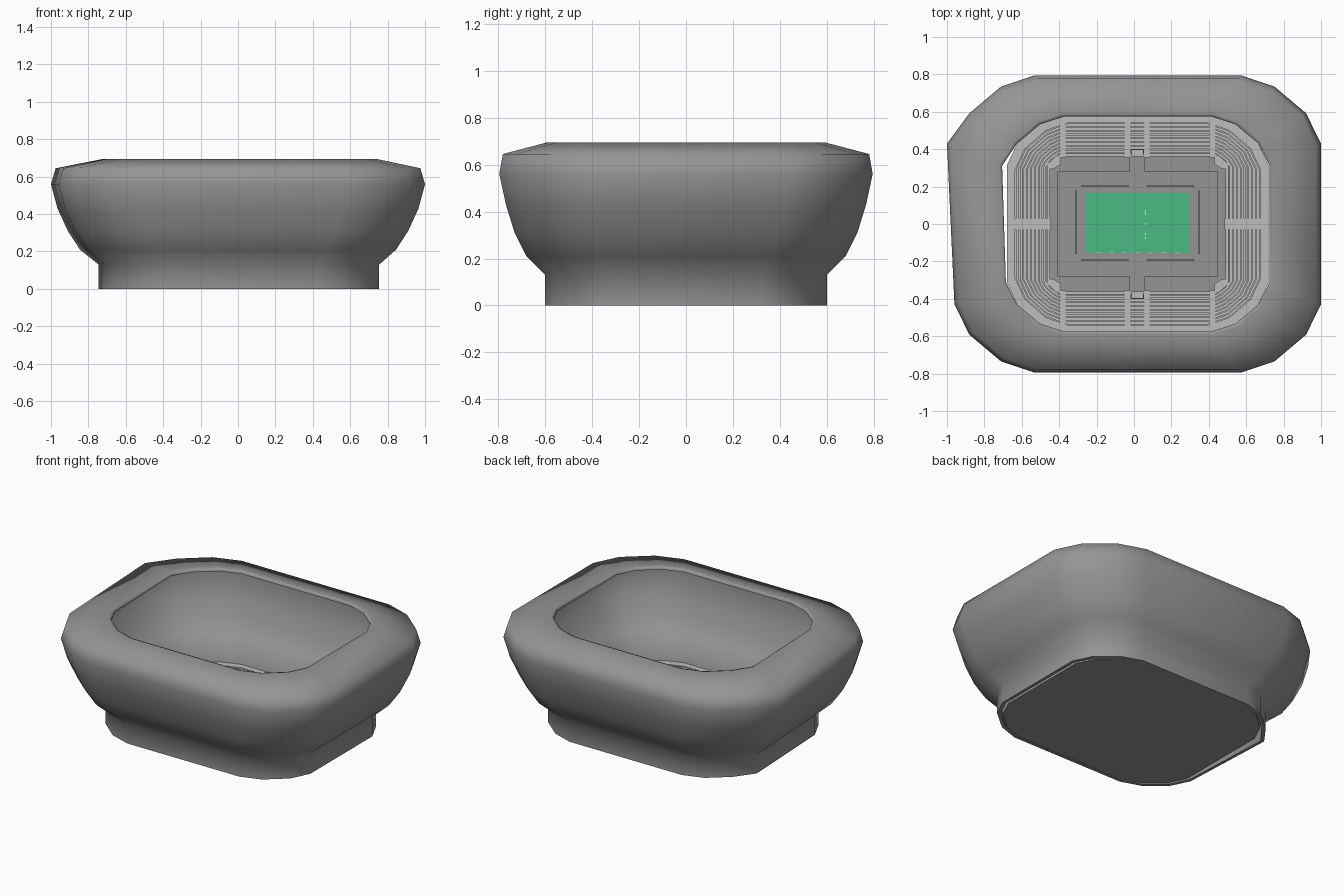
import bpy, bmesh, math
from mathutils import Vector

if "Cube" in bpy.data.objects:
    bpy.data.objects.remove(bpy.data.objects["Cube"])

def material(name, r, g, b):
    m = bpy.data.materials.new(name)
    m.diffuse_color = (r, g, b, 1)
    m.use_nodes = True
    m.node_tree.nodes["Principled BSDF"].inputs["Base Color"].default_value = m.diffuse_color
    return m

SHELL = material("shell grey", 0.30, 0.30, 0.30)
FLOOR = material("floor grey", 0.30, 0.30, 0.30)
STAND = material("stand light grey", 0.51, 0.51, 0.51)
GREEN = material("pitch green", 0.07, 0.49, 0.225)
WHITE = material("line white", 0.75, 0.75, 0.75)

CX = 0.02  # the interior sits slightly off centre
WIDE = [(1, .54), (.92, .745), (.75, .925), (.57, 1)]    # rounded corner
TIGHT = [(1, .86), (.97, .91), (.93, .95), (.89, 1)]     # nearly square corner

def finish(name, bm, mat, smooth=None):
    bmesh.ops.recalc_face_normals(bm, faces=bm.faces[:])
    me = bpy.data.meshes.new(name)
    bm.to_mesh(me)
    bm.free()
    me.materials.append(mat)
    if smooth:
        me.shade_smooth()
        me.set_sharp_from_angle(angle=math.radians(smooth))
    ob = bpy.data.objects.new(name, me)
    bpy.context.collection.objects.link(ob)
    return ob

def outline(a, b, corner):
    """16-sided outline with half sizes a, b, counter-clockwise from +x."""
    q = [(a * x, b * y) for x, y in corner]
    return (q + [(-x, y) for x, y in q[::-1]] + [(-x, -y) for x, y in q]
            + [(x, -y) for x, y in q[::-1]])

def loft(name, rings, mat, closed=False, cap=False, smooth=None):
    bm = bmesh.new()
    vs = [[bm.verts.new(p) for p in r] for r in rings]
    pairs = list(zip(vs, vs[1:])) + ([(vs[-1], vs[0])] if closed else [])
    for r, s in pairs:
        for i in range(len(r)):
            j = (i + 1) % len(r)
            bm.faces.new((r[i], r[j], s[j], s[i]))
    if cap:
        bm.faces.new(vs[0])
        bm.faces.new(vs[-1])
    return finish(name, bm, mat, smooth)

def boxes(name, items, mat):
    """One object made of boxes (x0, x1, y0, y1, z0, z1)."""
    bm = bmesh.new()
    for x0, x1, y0, y1, z0, z1 in items:
        for v in bmesh.ops.create_cube(bm, size=1)["verts"]:
            v.co = Vector(((x0 + x1) / 2 + v.co.x * abs(x1 - x0),
                           (y0 + y1) / 2 + v.co.y * abs(y1 - y0),
                           (z0 + z1) / 2 + v.co.z * (z1 - z0)))
    return finish(name, bm, mat)

# Outer shell: bowl wall and roof, its left side slightly skewed
def shell_ring(a, b, z):
    pts = []
    for i, (x, y) in enumerate(outline(a, b, WIDE)):
        shift = 0 if x > 0 else 0.04
        if i == 7:
            shift = 0.02 if z > 0.66 else 0.01 if z < 0.15 else 0.0
        pts.append((x + shift, y, z))
    return pts

outer = [(.755, .60, 0), (.755, .60, .13), (.845, .68, .21), (.91, .73, .31),
         (.965, .767, .43), (1.0, .795, .56), (.975, .78, .645), (.74, .59, .695)]
inner = [(.725, .575, .69), (.725, .575, .675), (.96, .765, .63), (.98, .775, .56),
         (.945, .747, .43), (.89, .71, .315), (.825, .66, .22), (.735, .58, .14),
         (.735, .58, 0)]
loft("stadium_shell", [shell_ring(*p) for p in outer + inner], SHELL,
     closed=True, smooth=75)

# Base slab under the stands
def ring(a, b, z, corner):
    return [(x + CX, y, z) for x, y in outline(a, b, corner)]

loft("base_slab", [ring(.70, .578, .002, WIDE), ring(.70, .578, .008, WIDE)],
     FLOOR, cap=True)

# Terraced stands: bench rows with a small gully behind each
ROWS, Z0, STEP = 9, .02, .006
IN, OUT = (.47, .36), (.655, .54)

def mix_ring(t, z):
    p, q = outline(*IN, TIGHT), outline(*OUT, WIDE)
    return [(CX + a[0] + (b[0] - a[0]) * t, a[1] + (b[1] - a[1]) * t, z)
            for a, b in zip(p, q)]

rings = [mix_ring(0, .005)]
for k in range(ROWS):
    z = Z0 + k * STEP
    rings += [mix_ring(k / ROWS, z), mix_ring((k + .8) / ROWS, z),
              mix_ring((k + .8) / ROWS, z - .012), mix_ring((k + 1) / ROWS, z - .012)]
top = Z0 + ROWS * STEP
rings += [mix_ring(1, top), ring(.70, .58, top, WIDE), ring(.70, .58, .0, WIDE)]
loft("terraced_stands", rings, STAND)

# Aisles: flights of shallow steps filling the gullies
def aisle(name, axis, start, end, mid, width):
    items = []
    for k in range(ROWS):
        a = start + (end - start) * k / ROWS
        b = start + (end - start) * (k + 1) / ROWS
        across = (mid - width / 2, mid + width / 2)
        z = (.005, Z0 + k * STEP + .002)
        items.append((a, b, *across, *z) if axis == "x" else (*across, a, b, *z))
    boxes(name, items, STAND)

for s in (-1, 1):
    for x in (-.38, -.035, .07, .42):
        aisle("end_aisle", "y", s * .355, s * .54, x, .032)
    aisle("side_aisle", "x", CX + s * .465, CX + s * .655, 0, .06)
    for t in (-1, 1):
        # Corner landing beside the pitch surround
        bm = bmesh.new()
        pts = [(.41, .32), (.41, .365), (.435, .365), (.485, .32), (.485, .295), (.45, .295)]
        bm.faces.new([bm.verts.new((CX + s * x, t * y, Z0 + .006)) for x, y in pts])
        finish("corner_landing", bm, STAND)
    # Tunnel mouth in the middle of each long stand
    boxes("tunnel_roof", [(-.015, .05, s * .36, s * .395, .01, .036)], STAND)
    boxes("tunnel_frame", [(-.018, .053, s * .395, s * .402, .01, .05)]
          + [(x, x + .006, s * .375, s * .402, .01, .05) for x in (-.018, .047)], FLOOR)

# Pitch surround and walkway
boxes("concourse", [(CX - .47, CX + .47, -.36, .36, .004, .010)], FLOOR)
boxes("pitch_surround", [(CX - .43, CX + .43, -.28, .28, .004, .022)], FLOOR)
boxes("centre_walkway", [(-.025, .06, -.36, .36, .004, .0235)], FLOOR)

# Pitch with broken markings
boxes("pitch", [(-.26, .30, -.155, .165, .004, .026)], GREEN)
boxes("halfway_dashes", [(.058, .065, y - .006, y + .006, .024, .027)
                         for y in (-.075, -.055, .0, .055, .07)], WHITE)
boxes("touchline_dashes", [(-.2 + i * .07, -.18 + i * .07, -.156, -.152, .024, .027)
                           for i in range(7)], WHITE)

# Low barriers round the pitch
boxes("long_barriers", [(x0, x1, y - .005, y + .005, .01, .05)
                        for y in (-.192, .203)
                        for x0, x1 in ((-.28, -.03), (.07, .32))], FLOOR)
boxes("short_barriers", [(x - .005, x + .005, -.16, .18, .01, .05)
                         for x in (-.311, .346)], FLOOR)
